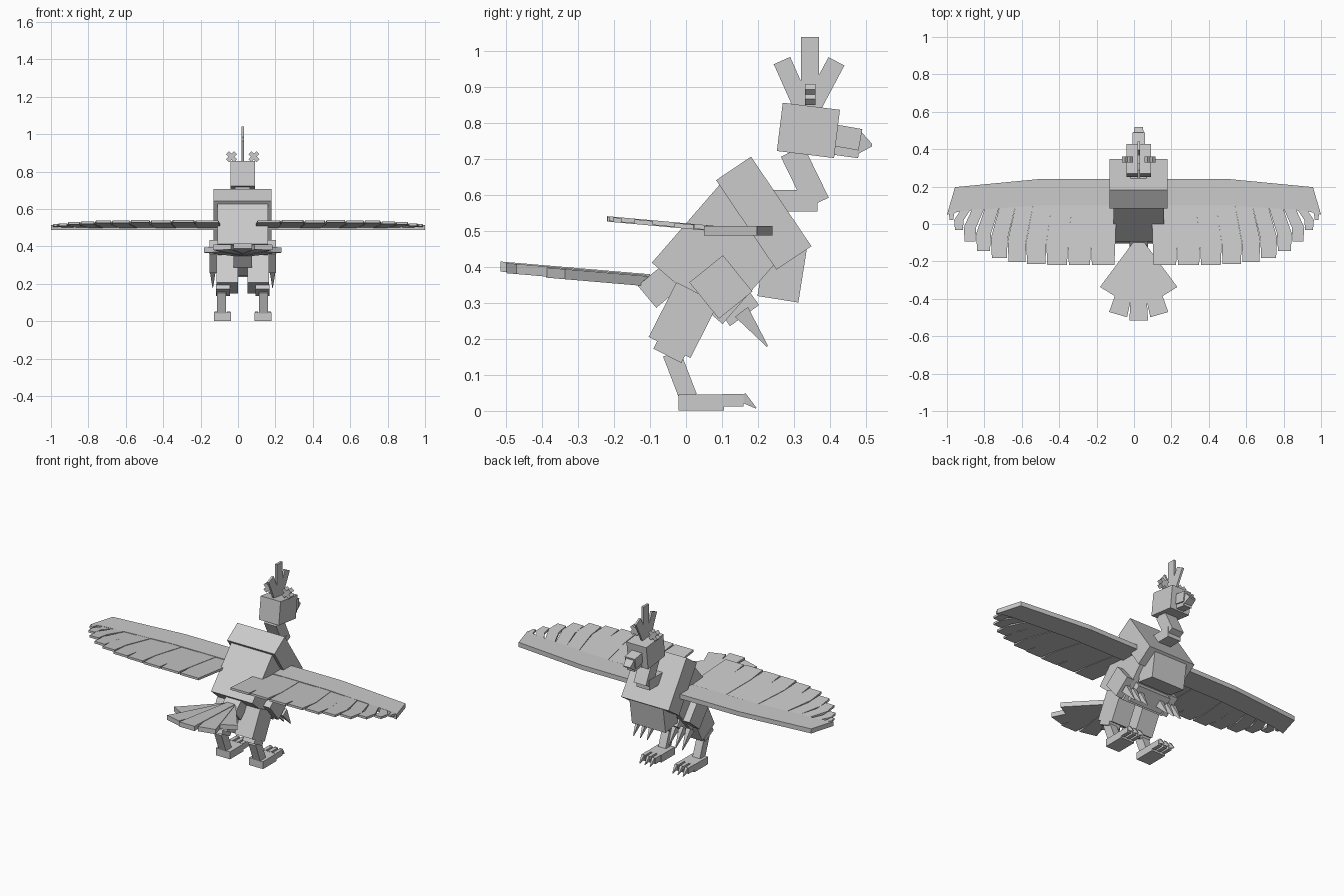
import bpy
import bmesh
from math import radians
from mathutils import Vector, Matrix

if "Cube" in bpy.data.objects:
    bpy.data.objects.remove(bpy.data.objects["Cube"], do_unlink=True)

MIDDLE = .025  # centre line of the body, slightly off the wings' centre
SIDES = (("left", -1), ("right", 1))

grey = bpy.data.materials.new("plain_grey")
grey.use_nodes = True
grey.diffuse_color = (.6, .6, .6, 1)
grey.node_tree.nodes["Principled BSDF"].inputs["Base Color"].default_value = grey.diffuse_color


def finish(name, bm):
    """Turn a bmesh into a named grey object."""
    bmesh.ops.recalc_face_normals(bm, faces=bm.faces)
    mesh = bpy.data.meshes.new(name)
    bm.to_mesh(mesh)
    bm.free()
    mesh.materials.append(grey)
    obj = bpy.data.objects.new(name, mesh)
    bpy.context.collection.objects.link(obj)
    return obj


def block(name, y, z, size, pitch=0, x=MIDDLE, taper=(1, 1), roll=0):
    """Box tilted by pitch; taper narrows its forward end in width and height."""
    bm = bmesh.new()
    bmesh.ops.create_cube(bm, size=1)
    for vert in bm.verts:
        if vert.co.y > 0:
            vert.co.x *= taper[0]
            vert.co.z *= taper[1]
    bmesh.ops.scale(bm, vec=size, verts=bm.verts)
    obj = finish(name, bm)
    obj.location = (x, y, z)
    obj.rotation_euler = (radians(pitch), radians(roll), 0)


def pair(name, offset, y, z, size, pitch=0):
    """The same block on both sides of the body."""
    for side, sign in SIDES:
        block(f"{side}_{name}", y, z, size, pitch, MIDDLE + sign * offset)


def plate(name, outline, base, slope, thickness):
    """Thin plate with a plan outline, rising toward the back by slope."""
    bm = bmesh.new()
    low = [bm.verts.new((x, y, base - slope * y)) for x, y in outline]
    face = bm.faces.new(low)
    extruded = bmesh.ops.extrude_face_region(bm, geom=[face], use_keep_orig=True)
    top = [item for item in extruded["geom"] if isinstance(item, bmesh.types.BMVert)]
    bmesh.ops.translate(bm, verts=top, vec=(0, 0, thickness))
    finish(name, bm)


# Torso
block("body", .11, .45, (.27, .325, .26), pitch=49)
block("chest", .216, .55, (.31, .117, .3), pitch=34)
block("breast", .267, .385, (.22, .115, .15), pitch=-9)
block("rump", -.07, .35, (.1, .1, .08), pitch=40)
block("belly", .145, .29, (.22, .1, .06), pitch=36)

# Neck, head and beak
block("lower_neck", .3, .585, (.085, .13, .06))
block("upper_neck", .33, .65, (.08, .07, .16), pitch=26)
block("head", .34, .78, (.13, .16, .135), pitch=-7)
block("upper_beak", .45, .76, (.066, .07, .06), pitch=-10)
block("lower_beak", .445, .72, (.05, .07, .025), pitch=-8)
block("beak_tip", .497, .742, (.055, .04, .07), pitch=-10, taper=(.8, .1))

# Crest fan and small crossed tufts
block("middle_crest", .345, .94, (.014, .05, .2))
block("rear_crest", .295, .91, (.012, .05, .14), pitch=24)
block("fore_crest", .385, .91, (.012, .05, .14), pitch=-28)
for side, sign in SIDES:
    for roll in (-45, 45):
        block(f"{side}_tuft", .345, .88, (.022, .03, .06), x=MIDDLE + sign * .06, roll=roll)

# Hips, legs and feet
pair("hip", .152, .097, .345, (.05, .12, .13), pitch=39)
pair("thigh", .083, -.007, .253, (.115, .13, .17), pitch=-27)
pair("cuff", .105, -.046, .165, (.075, .087, .025), pitch=-27)
pair("shin", .112, -.017, .1, (.048, .05, .13), pitch=21)
pair("foot", .108, .042, .024, (.092, .127, .044))

# Three toes per foot and three quills per side of the belly
for side, sign in SIDES:
    for step in (-1, 0, 1):
        toe_x = MIDDLE + sign * .108 + step * .034
        block(f"{side}_toe", .13, .03, (.022, .06, .035), x=toe_x)
        block(f"{side}_toe_claw", .175, .024, (.018, .05, .03), -38, toe_x, taper=(.2, .1))
        quill_x = MIDDLE + sign * (.115 + step * .045)
        block(f"{side}_quill", .19, .228, (.03, .12, .045), -53, quill_x, taper=(.1, .1))

# Fanned tail: the outer feathers are shorter and lie lower
for step, length in enumerate((.31, .4, .415, .4, .31), start=-2):
    turn = Matrix.Rotation(radians(step * 16), 2)
    wedge = [(-.025, 0), (.025, 0), (.05, -length), (-.05, -length)]
    outline = [turn @ Vector(corner) + Vector((MIDDLE, -.1)) for corner in wedge]
    plate("tail_feather", outline, .344 - abs(step) * .003, .085, .028)


def feather_edge(i, count):
    """Feathers get narrower toward the wing tip."""
    return .1 + .89 * (1 - (1 - i / count) ** 1.5)


def trailing_edge(x):
    """Straight near the body, sweeping forward at the tip."""
    return .28 * x ** 6 - .22


# Wings: a leading bar in two parts and a row of notched feathers
COUNT = 10
for side, sign in SIDES:
    arm = [(.1, .24), (.51, .24), (.51, .1), (.1, .1)]
    hand = [(.51, .24), (.957, .197), (1, .05), (.92, .07), (.51, .1)]
    for name, outline in (("arm", arm), ("hand", hand)):
        plate(f"{side}_wing_{name}", [(sign * x, y) for x, y in outline], .488, 0, .027)
    for i in range(COUNT):
        start, stop = feather_edge(i, COUNT), feather_edge(i + 1, COUNT)
        end = trailing_edge((start + stop) / 2)
        notch = end + (.12 - end) * .35
        outline = [(start * .93, .12), (stop * .93, .12), (stop, notch),
                   (stop - .005, end), (start + .005, end), (start, notch)]
        plate(f"{side}_wing_feather", [(sign * x, y) for x, y in outline],
              .507 + i % 2 * .002, .09, .013)
